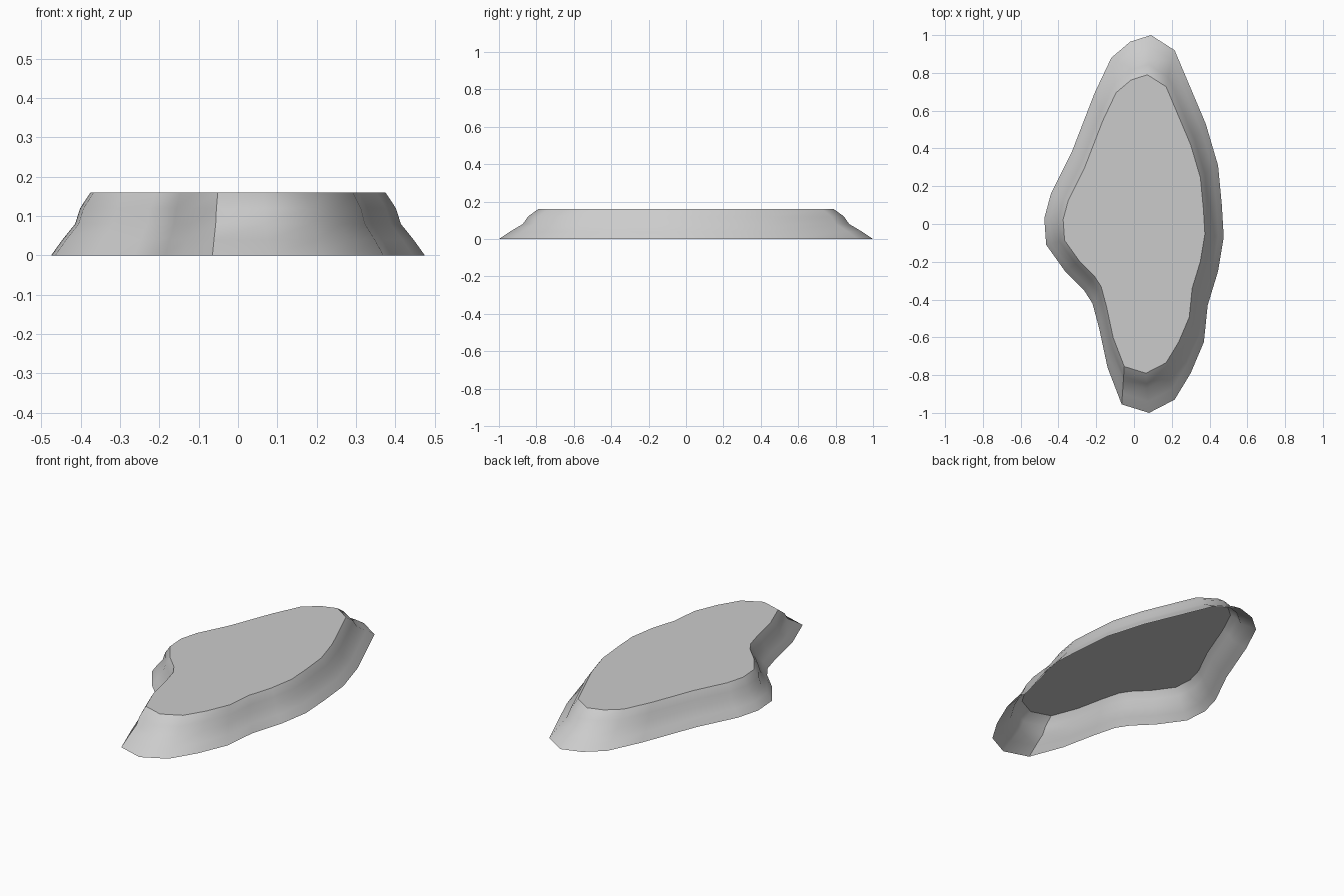
import bpy, bmesh, math

if "Cube" in bpy.data.objects:
    bpy.data.objects.remove(bpy.data.objects["Cube"])

# Footprint at ground level, counter-clockwise from the back tip
outline = [
    (0.09, 1.0), (-0.02, 0.965), (-0.12, 0.88), (-0.21, 0.69), (-0.33, 0.38),
    (-0.44, 0.16), (-0.475, 0.03), (-0.465, -0.11), (-0.365, -0.25),
    (-0.265, -0.35), (-0.22, -0.42), (-0.185, -0.55), (-0.14, -0.76),
    (-0.065, -0.955), (0.08, -1.0), (0.215, -0.93), (0.30, -0.79),
    (0.37, -0.625), (0.39, -0.43), (0.445, -0.25), (0.475, -0.07),
    (0.465, 0.10), (0.445, 0.31), (0.38, 0.53), (0.215, 0.92),
]
# Slope profile: (height, scale of the footprint)
profile = [(0.0, 1.0), (0.04, 0.94), (0.08, 0.872), (0.12, 0.845), (0.16, 0.79)]

bm = bmesh.new()
rings = [[bm.verts.new((x * s, y * s, z)) for x, y in outline] for z, s in profile]

# Sloping banks, open underneath
n = len(outline)
for low, high in zip(rings, rings[1:]):
    for i in range(n):
        j = (i + 1) % n
        bm.faces.new((low[i], low[j], high[j], high[i]))

# Flat plateau top
bm.faces.new(rings[-1])

mesh = bpy.data.meshes.new("plateau")
bm.to_mesh(mesh)
bm.free()
plateau = bpy.data.objects.new("plateau", mesh)
bpy.context.collection.objects.link(plateau)

# Smooth banks with a crisp top rim
bpy.context.view_layer.objects.active = plateau
plateau.select_set(True)
bpy.ops.object.shade_smooth_by_angle(angle=math.radians(35))
